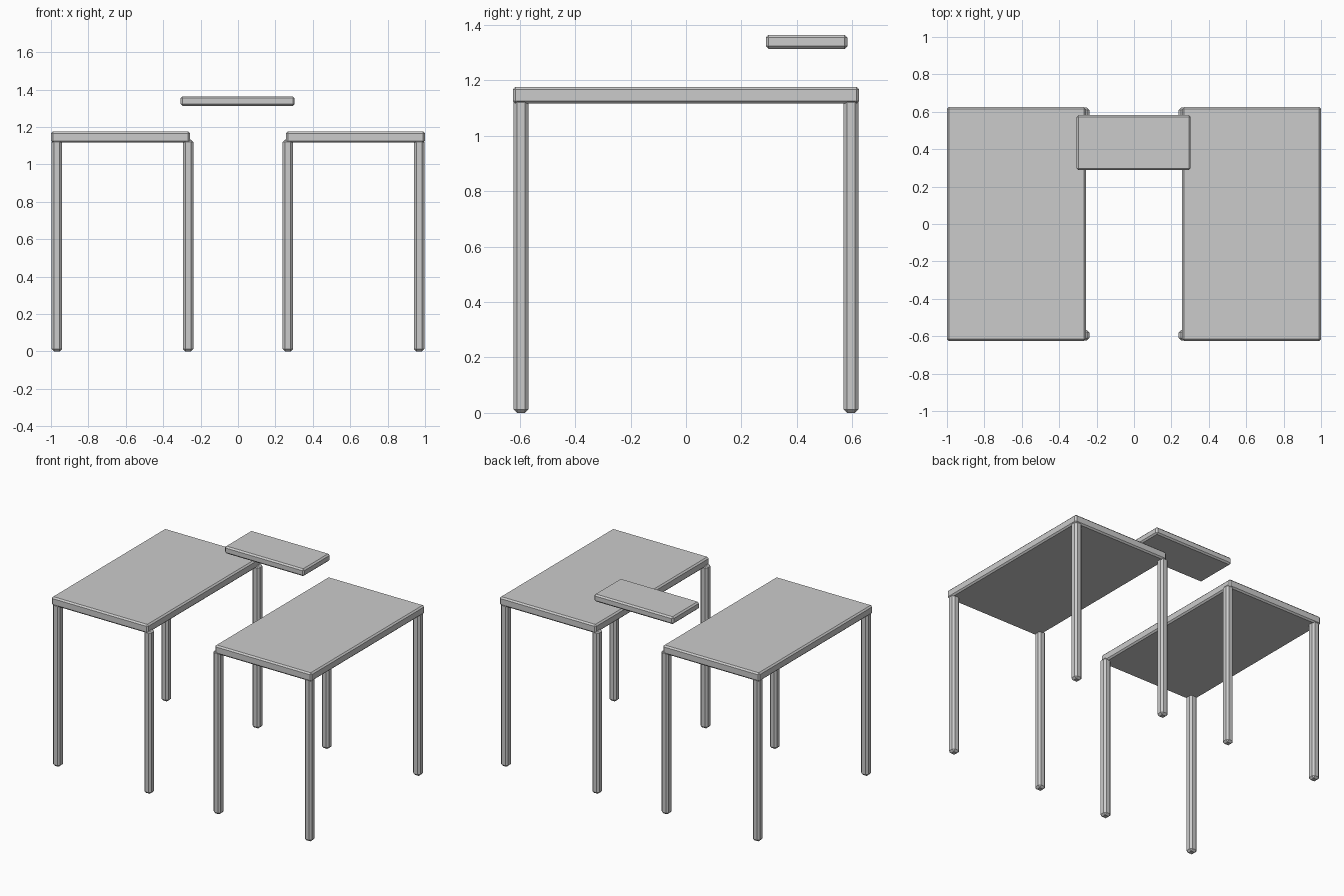
import bpy, bmesh

if "Cube" in bpy.data.objects:
    bpy.data.objects.remove(bpy.data.objects["Cube"])


def chamfered_box(name, lo, hi, bevel):
    """Box between two corners with single-segment chamfered edges."""
    bm = bmesh.new()
    bmesh.ops.create_cube(bm, size=1)
    for v in bm.verts:
        v.co = [(a + b) / 2 + c * (b - a) for a, b, c in zip(lo, hi, v.co)]
    bmesh.ops.bevel(bm, geom=bm.edges[:], offset=bevel, segments=1,
                    affect='EDGES', profile=0.5)
    bmesh.ops.recalc_face_normals(bm, faces=bm.faces[:])
    mesh = bpy.data.meshes.new(name)
    bm.to_mesh(mesh)
    bm.free()
    obj = bpy.data.objects.new(name, mesh)
    bpy.context.collection.objects.link(obj)
    return obj


def mirrored_box(name, side, x0, x1, y0, y1, z0, z1, bevel):
    """Box measured outward from x = 0, placed on the given side."""
    xa, xb = sorted((side * x0, side * x1))
    return chamfered_box(name, (xa, y0, z0), (xb, y1, z1), bevel)


LEG = 0.055

# Two mirrored tables, each a slab on four legs
for side, label in ((-1, "left"), (1, "right")):
    mirrored_box(f"{label}_tabletop", side, 0.257, 1.0,
                 -0.625, 0.625, 1.116, 1.176, 0.01)
    for xpos, x in (("inner", 0.239), ("outer", 0.941)):
        for ypos, y in (("front", -0.595), ("back", 0.595)):
            mirrored_box(f"{label}_{xpos}_{ypos}_leg", side, x, x + LEG,
                         y - LEG / 2, y + LEG / 2, 0, 1.133, 0.013)

# Small shelf floating above the gap
chamfered_box("shelf", (-0.307, 0.288, 1.313), (0.303, 0.582, 1.364), 0.01)
